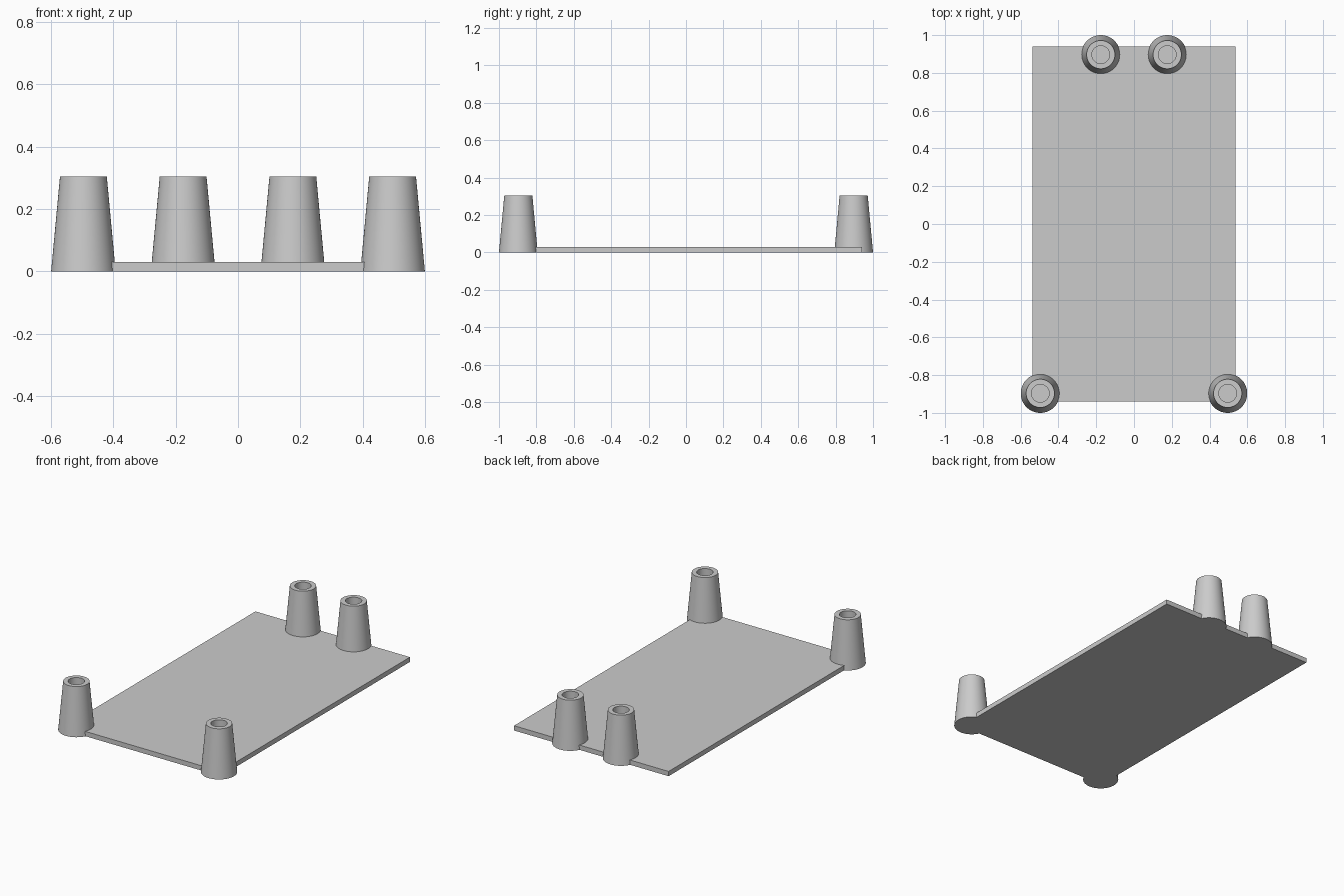
import bpy
import bmesh
import math
from mathutils import Matrix, Vector

cube = bpy.data.objects.get("Cube")
if cube:
    bpy.data.objects.remove(cube, do_unlink=True)

# Single grey plastic
grey = bpy.data.materials.new("grey_plastic")
grey.use_nodes = True
colour = (0.6, 0.6, 0.6, 1)
grey.diffuse_color = colour
grey.node_tree.nodes["Principled BSDF"].inputs["Base Color"].default_value = colour


def add_object(name, bm, location=(0, 0, 0)):
    bmesh.ops.recalc_face_normals(bm, faces=bm.faces[:])
    mesh = bpy.data.meshes.new(name)
    bm.to_mesh(mesh)
    bm.free()
    mesh.materials.append(grey)
    obj = bpy.data.objects.new(name, mesh)
    obj.location = location
    bpy.context.collection.objects.link(obj)
    return obj


def add_post(name, x, y):
    """Tapered post with a blind screw hole, turned from a half profile."""
    profile = [(0, 0), (0.1035, 0), (0.075, 0.305),
               (0.047, 0.305), (0.047, 0.04), (0, 0.04)]
    bm = bmesh.new()
    verts = [bm.verts.new((r, 0, z)) for r, z in profile]
    edges = [bm.edges.new(pair) for pair in zip(verts, verts[1:])]
    bmesh.ops.spin(bm, geom=verts + edges, cent=(0, 0, 0), axis=(0, 0, 1),
                   angle=math.tau, steps=64)
    bmesh.ops.remove_doubles(bm, verts=bm.verts[:], dist=0.0001)
    obj = add_object(name, bm, (x, y, 0))
    bpy.ops.object.select_all(action="DESELECT")
    obj.select_set(True)
    bpy.context.view_layer.objects.active = obj
    bpy.ops.object.shade_smooth_by_angle(angle=math.radians(30))


# Flat base plate
plate = bmesh.new()
bmesh.ops.create_cube(plate, size=1, matrix=Matrix.Translation((0, 0, 0.015))
                      @ Matrix.Diagonal(Vector((1.074, 1.88, 0.03, 1))))
add_object("base_plate", plate)

# Wide pair of posts at the front, narrow pair at the back
for side, sign in (("left", 1), ("right", -1)):
    add_post("front_post_" + side, sign * 0.496, -0.8965)
    add_post("back_post_" + side, sign * 0.176, 0.8965)
